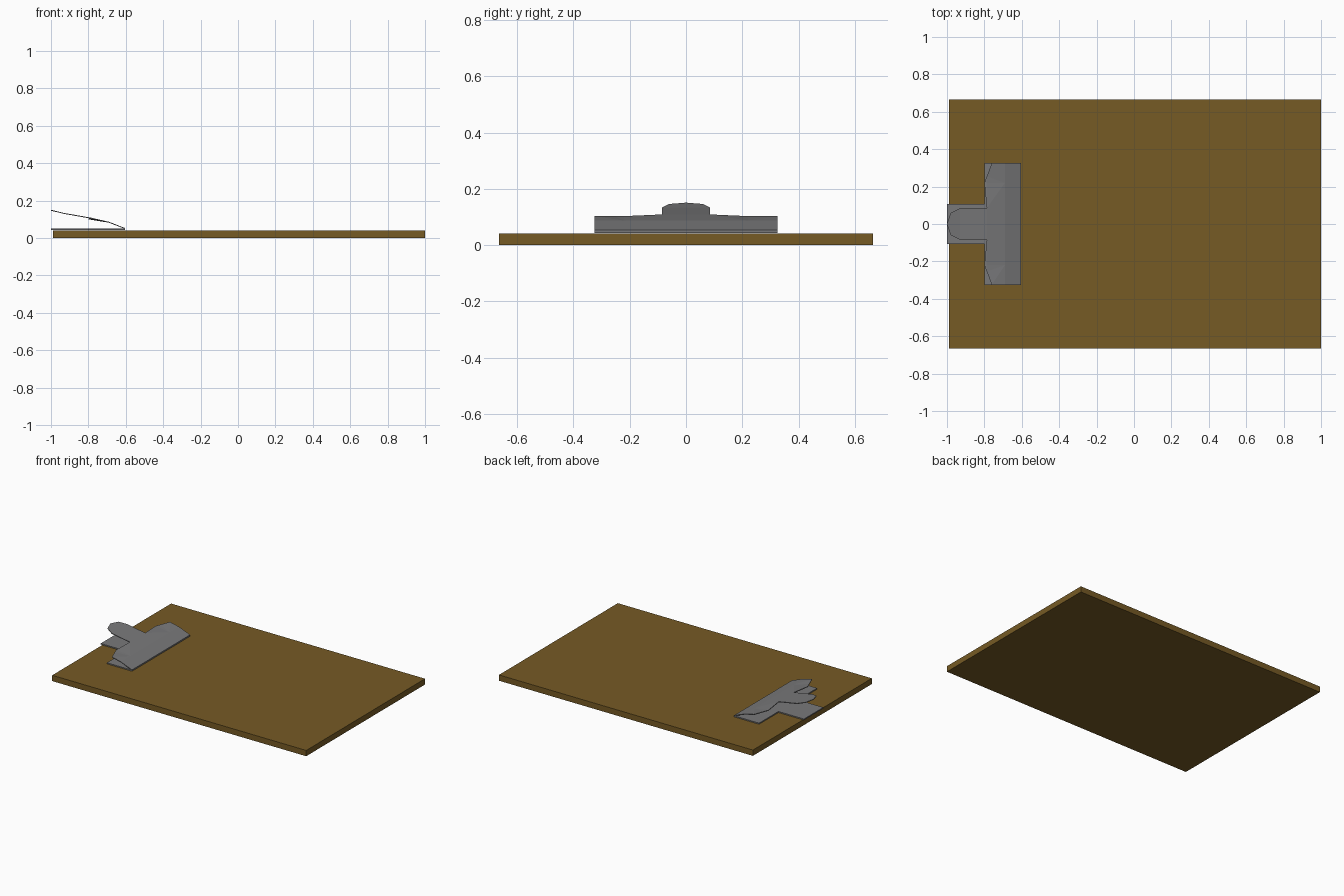
import bpy, bmesh

if "Cube" in bpy.data.objects:
    bpy.data.objects.remove(bpy.data.objects["Cube"])

def material(name, rgb):
    m = bpy.data.materials.new(name)
    m.diffuse_color = (*rgb, 1)
    m.use_nodes = True
    m.node_tree.nodes["Principled BSDF"].inputs["Base Color"].default_value = m.diffuse_color
    return m

def finish(name, bm, mat=None):
    bmesh.ops.recalc_face_normals(bm, faces=bm.faces)
    me = bpy.data.meshes.new(name)
    bm.to_mesh(me)
    bm.free()
    ob = bpy.data.objects.new(name, me)
    bpy.context.collection.objects.link(ob)
    if mat:
        me.materials.append(mat)
    return ob

def plate(name, half, heights, thickness, mat=None, cuts_x=(), cuts_y=(), shape=None):
    """Half outline (y >= 0) mirrored, cut into strips, lifted and thickened downwards."""
    pts = half + [(x, -y) for x, y in reversed(half) if y > 0]
    bm = bmesh.new()
    bm.faces.new([bm.verts.new((x, y, heights)) for x, y in pts])
    for axis, cuts in ((0, cuts_x), (1, cuts_y)):
        for c in cuts:
            co, no = [0, 0, 0], [0, 0, 0]
            co[axis], no[axis] = c, 1
            bmesh.ops.bisect_plane(bm, geom=bm.verts[:] + bm.edges[:] + bm.faces[:],
                                   dist=1e-5, plane_co=co, plane_no=no)
    if shape:
        for v in bm.verts:
            v.co.z = shape(v.co.x, v.co.y)
        bmesh.ops.triangulate(bm, faces=bm.faces)
    top = bm.faces[:]
    low = bmesh.ops.extrude_face_region(bm, geom=top, use_keep_orig=True)
    for v in low["geom"]:
        if isinstance(v, bmesh.types.BMVert):
            v.co.z -= thickness
    return finish(name, bm, mat)

wood = material("wood", (0.18, 0.103, 0.018))
steel = material("steel", (0.19, 0.19, 0.195))

# Wooden board
plate("board", [(-0.99, 0.665), (1.0, 0.665)], 0.041, 0.041, wood)

# T-shaped clip base lying on the board
plate("clip_base", [(-1.0, 0.108), (-0.80, 0.108), (-0.80, 0.325), (-0.603, 0.325)],
      0.051, 0.008, steel)

# Raised clip jaw with rounded thumb tab
PROFILE = [(-1.0, 0.151), (-0.93, 0.134), (-0.787, 0.109), (-0.69, 0.087), (-0.603, 0.053)]

def jaw_height(x, y):
    z = PROFILE[0][1]
    for (x0, z0), (x1, z1) in zip(PROFILE, PROFILE[1:]):
        if x >= x0 - 1e-6:
            z = z0 + (z1 - z0) * (x - x0) / (x1 - x0)
    return min(z, 0.103) if abs(y) > 0.2 else z

plate("clip_jaw",
      [(-1.0, 0), (-0.98, 0.06), (-0.93, 0.085), (-0.787, 0.085), (-0.80, 0.22),
       (-0.76, 0.325), (-0.603, 0.325)],
      0, 0.005, steel, (-0.93, -0.787, -0.69), (-0.22, 0.22), jaw_height)
